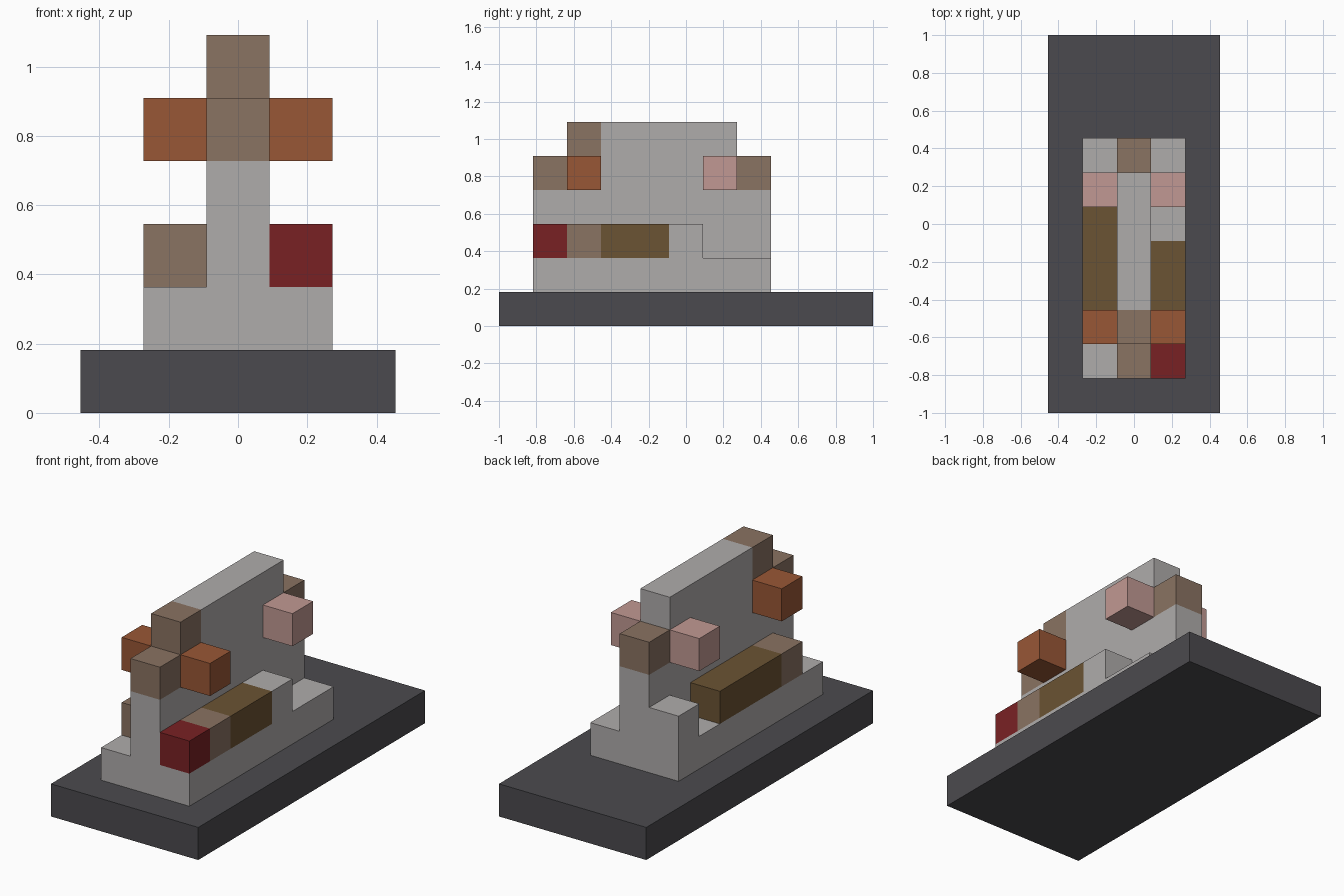
import bpy
import bmesh

cube = bpy.data.objects.get("Cube")
if cube:
    bpy.data.objects.remove(cube, do_unlink=True)

U = 2 / 11  # edge of one block


def linear(c):
    c /= 255
    return c / 12.92 if c <= 0.04045 else ((c + 0.055) / 1.055) ** 2.4


def material(name, rgb):
    colour = (*[linear(c) for c in rgb], 1)
    mat = bpy.data.materials.new(name)
    mat.use_nodes = True
    mat.diffuse_color = colour
    bsdf = next(n for n in mat.node_tree.nodes if n.type == "BSDF_PRINCIPLED")
    bsdf.inputs["Base Color"].default_value = colour
    bsdf.inputs["Roughness"].default_value = 0.8
    return mat


charcoal = material("charcoal", (75, 74, 78))
grey = material("light grey", (175, 172, 171))
brown = material("dusty brown", (138, 115, 98))
rust = material("rust orange", (153, 87, 54))
red = material("dark red", (121, 33, 36))
olive = material("olive brown", (107, 83, 51))
pink = material("dusty pink", (193, 153, 147))


def block(name, mat, x, y, z):
    """Flat box; x in blocks from the centre, y from the front edge, z from the ground."""
    spans = (x, (y[0] - 5.5, y[1] - 5.5), z)
    bm = bmesh.new()
    bmesh.ops.create_cube(bm, size=1)
    for v in bm.verts:
        v.co = [s[1 if c > 0 else 0] * U for c, s in zip(v.co, spans)]
    mesh = bpy.data.meshes.new(name)
    bm.to_mesh(mesh)
    bm.free()
    mesh.materials.append(mat)
    obj = bpy.data.objects.new(name, mesh)
    bpy.context.collection.objects.link(obj)


LEFT, MID, RIGHT = (0.5, 1.5), (-0.5, 0.5), (-1.5, -0.5)

# Ground slab and stepped plinth
block("base_slab", charcoal, (-2.5, 2.5), (0, 11), (0, 1))
block("plinth", grey, (-1.5, 1.5), (1, 8), (1, 2))

# Central wall with brown end caps
block("wall_body", grey, MID, (1, 8), (2, 4))
block("wall_middle", grey, MID, (3, 7), (4, 6))
block("front_cap_upper", brown, MID, (2, 3), (4, 6))
block("front_cap_lower", brown, MID, (1, 2), (4, 5))
block("back_cap", brown, MID, (7, 8), (4, 5))

# Paired cubes sticking out of the wall, with brown blocks below the front pair
for side, x in (("left", LEFT), ("right", RIGHT)):
    block(side + "_front_knob", rust, x, (2, 3), (4, 5))
    block(side + "_back_knob", pink, x, (6, 7), (4, 5))
    block(side + "_bar_cap", brown, x, (2, 3), (2, 3))

# Side bars, different on each side
block("left_bar_tip", red, LEFT, (1, 2), (2, 3))
block("left_bar", olive, LEFT, (3, 5), (2, 3))
block("left_bar_end", grey, LEFT, (5, 6), (2, 3))
block("right_bar", olive, RIGHT, (3, 6), (2, 3))
block("right_back_step", grey, RIGHT, (7, 8), (2, 3))
